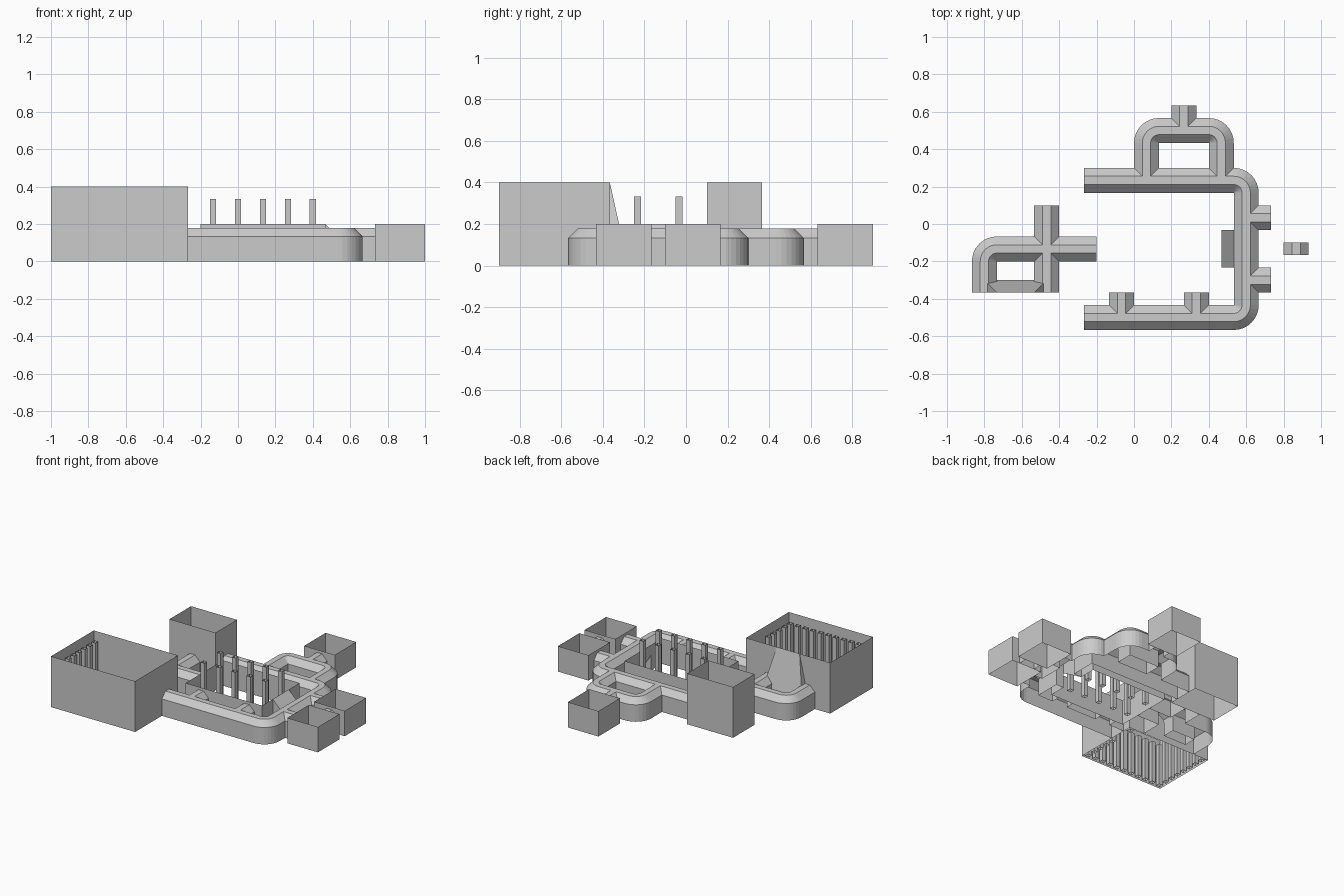
import bpy, bmesh
from math import pi, cos, sin, atan2
from mathutils import Vector, Matrix

if "Cube" in bpy.data.objects:
    bpy.data.objects.remove(bpy.data.objects["Cube"], do_unlink=True)

UNIT = 1 / 15          # one plan unit
THIRD = 1 / 3
grey = bpy.data.materials.new("plain grey")
grey.use_nodes = True
grey.diffuse_color = (0.6, 0.6, 0.6, 1)
grey.node_tree.nodes["Principled BSDF"].inputs["Base Color"].default_value = (0.6, 0.6, 0.6, 1)


def to_object(name, bm, scale=UNIT):
    mesh = bpy.data.meshes.new(name)
    bm.transform(Matrix.Scale(scale, 4))
    bm.to_mesh(mesh)
    bm.free()
    mesh.materials.append(grey)
    obj = bpy.data.objects.new(name, mesh)
    bpy.context.collection.objects.link(obj)
    return obj


def mirrored(half):
    """Full door outline from its right half, listed floor to top."""
    return [(-x, z) for x, z in half] + [(x, z) for x, z in reversed(half)]


TUNNEL = mirrored([(1, 0), (1, 2), (THIRD, 2 + 2 * THIRD)])
PASSAGE = mirrored([(1.5, 0), (1.5, 2.99)])
HOOD = mirrored([(3.5, 0), (3.5, 2), (2.83, 2.667), (2.24, 2.667), (1.5, 5.99)])


# Corridors: closed tunnel solids swept along plan paths with rounded corners
def stations(path, steps=8):
    pts = [Vector(p) for p in path]
    out = [(pts[0], (pts[1] - pts[0]).normalized())]
    for a, b, c in zip(pts, pts[1:], pts[2:]):
        d0, d1 = (b - a).normalized(), (c - b).normalized()
        pivot = b - d0 + d1
        for i in range(steps + 1):
            t = i / steps * pi / 2
            out.append((pivot - d1 * cos(t) + d0 * sin(t), d0 * cos(t) + d1 * sin(t)))
    out.append((pts[-1], (pts[-1] - pts[-2]).normalized()))
    return out


def corridor(path):
    bm = bmesh.new()
    rings = []
    for p, d in stations(path):
        side = Vector((d.y, -d.x))
        rings.append([bm.verts.new((*(p + side * x), z)) for x, z in TUNNEL])
    n = len(TUNNEL)
    for r, s in zip(rings, rings[1:]):
        for i in range(n):
            j = (i + 1) % n
            bm.faces.new((r[i], r[j], s[j], s[i]))
    bm.faces.new(rings[0])
    bm.faces.new(rings[-1])
    bmesh.ops.remove_doubles(bm, verts=bm.verts, dist=0.001)
    bmesh.ops.recalc_face_normals(bm, faces=bm.faces)
    return to_object("corridor_part", bm, 1)


def hull(points):
    bm = bmesh.new()
    for p in points:
        bm.verts.new(p)
    bmesh.ops.convex_hull(bm, input=bm.verts)
    bmesh.ops.dissolve_limit(bm, angle_limit=0.01, verts=bm.verts, edges=bm.edges)
    bmesh.ops.recalc_face_normals(bm, faces=bm.faces)
    return to_object("hull_part", bm, 1)


# Rooms: x range, y range, height
ROOMS = {
    "great_room": (-15, -4, -13.5, -5.5, 6),
    "tall_room": (-10, -4, 1.5, 5.5, 6),
    "pillar_hall": (-3, 7, -5.5, 1.5, 3),
    "east_room_back": (11, 15, -1.5, 2.5, 3),
    "east_room_front": (11, 15, -6.5, -2.5, 3),
    "north_room": (2, 6, 9.5, 13.5, 3),
}
DOORS = [(-9.5, -5.5, HOOD), (7, -2, PASSAGE)] + [
    (x, y, TUNNEL) for x, y in (
        (-4, -7.5), (-7, 1.5), (-4, 3.5), (-3, -2), (-1, -5.5), (5, -5.5),
        (11, 0.5), (13, -1.5), (11, -4.5), (13, -2.5), (4, 9.5))]

ring_path = [(-4, 3.5), (9, 3.5), (9, -7.5), (-4, -7.5)]
branches = [
    [(1, 3.5), (1, 7.5), (7, 7.5), (7, 3.5)],
    [(4, 7.5), (4, 9.5)],
    [(9, 0.5), (11, 0.5)],
    [(9, -4.5), (11, -4.5)],
    [(-1, -7.5), (-1, -5.5)],
    [(5, -7.5), (5, -5.5)],
    [(-12, -5.5), (-12, -2), (-3, -2)],
    [(-7, 1.5), (-7, -5.5)],
    [(13, -1.5), (13, -2.5)],
]
base = corridor(ring_path)
parts = [corridor(p) for p in branches]

# Sloped passage from hall to corridor, and hood on the great room
parts.append(hull([(x, y, z) for y in (-3.5, -0.5)
                   for x, z in ((7, 0), (7, 3), (9, 1), (9, 0))]))
parts.append(hull([(x, -5.5, 6) for x in (-11, -8)] +
                  [(x, y, z) for x in (-12, -7) for y in (-5.5, -4.5) for z in (0, 1.5)]))

for part in parts:
    mod = base.modifiers.new("join", 'BOOLEAN')
    mod.operation = 'UNION'
    mod.solver = 'EXACT'
    mod.object = part
bpy.context.view_layer.update()
joined = base.evaluated_get(bpy.context.evaluated_depsgraph_get())
bm = bmesh.new()
bm.from_mesh(joined.to_mesh())
for obj in [base] + parts:
    bpy.data.objects.remove(obj, do_unlink=True)


def is_open(face):
    """True for floors and for ends that meet a room wall."""
    c, n, e = face.calc_center_median(), face.normal, 0.01
    if n.z < -0.9 and c.z < e:
        return True
    for x0, x1, y0, y1, _ in ROOMS.values():
        if y0 - e < c.y < y1 + e and abs(n.x) > 0.99 and min(abs(c.x - x0), abs(c.x - x1)) < e:
            return True
        if x0 - e < c.x < x1 + e and abs(n.y) > 0.99 and min(abs(c.y - y0), abs(c.y - y1)) < e:
            return True
    return False


bm.normal_update()
bmesh.ops.delete(bm, geom=[f for f in bm.faces if is_open(f)], context='FACES')
to_object("corridors", bm)


# Room walls: thin sheets with door notches cut from the floor line
def room(name, x0, x1, y0, y1, h):
    bm = bmesh.new()
    corners = [Vector(c) for c in ((x0, y0), (x1, y0), (x1, y1), (x0, y1))]
    for a, b in zip(corners, corners[1:] + corners[:1]):
        d, length = (b - a).normalized(), (b - a).length
        outline = [(0, 0)]
        found = []
        for x, y, shape in DOORS:
            rel = Vector((x, y)) - a
            s = rel.dot(d)
            if 0 < s < length and (rel - d * s).length < 0.01:
                found.append((s, shape))
        for s, shape in sorted(found, key=lambda f: f[0]):
            outline += [(s + u, z) for u, z in shape]
        outline += [(length, 0), (length, h), (0, h)]
        bm.faces.new([bm.verts.new((*(a + d * u), z)) for u, z in outline])
    bmesh.ops.triangulate(bm, faces=bm.faces)
    bmesh.ops.remove_doubles(bm, verts=bm.verts, dist=0.001)
    to_object(name, bm)


for name, dims in ROOMS.items():
    room(name, *dims)


# Pillars: open square tubes
def pillars(name, spots, height=5, r=0.25):
    bm = bmesh.new()
    for x, y in spots:
        ring = [(x - r, y - r), (x + r, y - r), (x + r, y + r), (x - r, y + r)]
        low = [bm.verts.new((*p, 0)) for p in ring]
        top = [bm.verts.new((*p, height)) for p in ring]
        for i in range(4):
            j = (i + 1) % 4
            bm.faces.new((low[i], low[j], top[j], top[i]))
    to_object(name, bm)


pillars("hall_pillars", [(x, y) for x in range(-2, 7, 2) for y in (-3.5, -0.5)])
pillars("great_room_ribs",
        [(-14.5 + i, -13) for i in range(11)] +
        [(-14.5, -12 + i) for i in range(7)] +
        [(-4.5, -12 + i) for i in range(7) if abs(-12 + i + 7.5) > 1.2])
